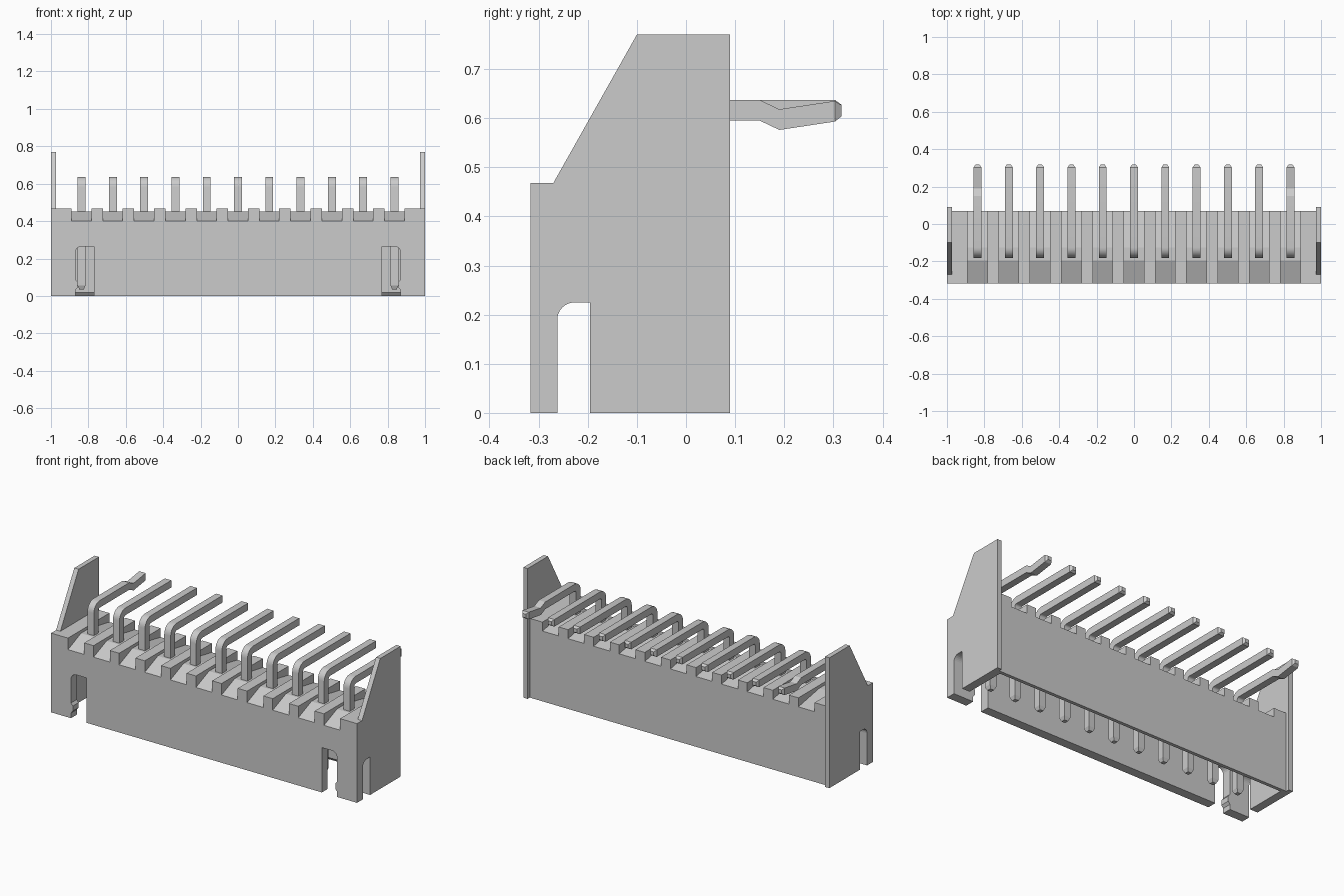
import bpy, bmesh, math

if "Cube" in bpy.data.objects:
    bpy.data.objects.remove(bpy.data.objects["Cube"])

PITCH, COUNT = 0.1673, 11
PIN_X = [(i - (COUNT - 1) / 2) * PITCH for i in range(COUNT)]


def make_object(name, bm):
    bmesh.ops.recalc_face_normals(bm, faces=bm.faces[:])
    mesh = bpy.data.meshes.new(name)
    bm.to_mesh(mesh)
    bm.free()
    ob = bpy.data.objects.new(name, mesh)
    bpy.context.collection.objects.link(ob)
    return ob


def prism(bm, profile, lo, hi, axis='x'):
    """Extrude a (y,z) profile along x, or an (x,z) profile along y."""
    place = (lambda a, b, t: (t, a, b)) if axis == 'x' else (lambda a, b, t: (a, t, b))
    ends = [[bm.verts.new(place(a, b, t)) for a, b in profile] for t in (lo, hi)]
    bm.faces.new(ends[0])
    bm.faces.new(ends[1][::-1])
    n = len(profile)
    for i in range(n):
        j = (i + 1) % n
        bm.faces.new((ends[0][i], ends[0][j], ends[1][j], ends[1][i]))


def round_corner(cx, cz, r, a0, a1, n=6):
    return [(cx + r * math.cos(math.radians(a0 + (a1 - a0) * i / n)),
             cz + r * math.sin(math.radians(a0 + (a1 - a0) * i / n))) for i in range(n + 1)]


def cut(ob, bm):
    cutter = make_object("cutter", bm)
    cutter.hide_render = True
    mod = ob.modifiers.new("cut", 'BOOLEAN')
    mod.operation, mod.solver, mod.object = 'DIFFERENCE', 'EXACT', cutter
    bpy.context.view_layer.objects.active = ob
    bpy.ops.object.modifier_apply(modifier="cut")
    bpy.data.objects.remove(cutter)


# Housing block with end wings
bm = bmesh.new()
prism(bm, [(-.317, 0), (.07, 0), (.07, .468), (-.317, .468)], -.98, .98)
housing = make_object("housing", bm)
bm = bmesh.new()
wing = [(-.317, 0), (.09, 0), (.09, .77), (-.10, .77), (-.27, .468), (-.317, .468)]
for s in (-1, 1):
    prism(bm, wing, s * .972, s * 1.0)
wings = make_object("end_wings", bm)
mod = housing.modifiers.new("join", 'BOOLEAN')
mod.operation, mod.solver, mod.object = 'UNION', 'EXACT', wings
bpy.context.view_layer.objects.active = housing
bpy.ops.object.modifier_apply(modifier="join")
bpy.data.objects.remove(wings)

# Mating cavity, open at the bottom with a lead-in on the back wall
bm = bmesh.new()
prism(bm, [(-.262, -.05), (.05, -.05), (.05, 0), (.035, .018), (.035, .29), (-.262, .29)], -.95, .95)
cut(housing, bm)

# Sloped grooves across the top, one for each pin
bm = bmesh.new()
groove = [(-.4, .40), (-.317, .40), (-.195, .45), (-.125, .45), (.07, .415), (.12, .415), (.12, .6), (-.4, .6)]
for x in PIN_X:
    prism(bm, groove, x - .053, x + .053)
cut(housing, bm)

# Round-cornered slots in the side walls
bm = bmesh.new()
side = [(-.262, -.05), (-.195, -.05), (-.195, .225)] + round_corner(-.227, .19, .035, 90, 180)
for s in (-1, 1):
    prism(bm, side, s * .9, s * 1.1)
cut(housing, bm)

# Latch slots in the front wall
bm = bmesh.new()
for s in (-1, 1):
    front = [(.77, -.05), (.77, .265)] + round_corner(.835, .23, .035, 90, 0)
    front += [(.87, .09), (.858, .075), (.858, .045), (.87, .03), (.87, -.05)]
    prism(bm, [(s * x, z) for x, z in front], -.4, -.2, 'y')
cut(housing, bm)


# Bent square pins: square rings swept along a path in the yz plane
def pin(name, x, kinked):
    h = .021
    path = [(-.16, .035, 90, .012), (-.16, .055, 90, h)]
    path += [(-.125 + .035 * math.cos(math.radians(a)), .581 + .035 * math.sin(math.radians(a)), a - 90, h)
             for a in range(180, 89, -15)]
    if kinked:
        path += [(.15, .616, 0, h), (.19, .597, 0, h), (.303, .614, 0, h), (.317, .615, 0, .011)]
    else:
        path += [(.303, .616, 0, h), (.317, .616, 0, .011)]
    bm = bmesh.new()
    rings = []
    for y, z, ang, r in path:
        a = math.radians(ang)
        ny, nz = -math.sin(a), math.cos(a)
        rings.append([bm.verts.new((x + sx * r, y + sn * r * ny, z + sn * r * nz))
                      for sx, sn in ((-1, -1), (1, -1), (1, 1), (-1, 1))])
    for p, q in zip(rings, rings[1:]):
        for i in range(4):
            j = (i + 1) % 4
            bm.faces.new((p[i], p[j], q[j], q[i]))
    bm.faces.new(rings[0])
    bm.faces.new(rings[-1])
    return make_object(name, bm)


for i, x in enumerate(PIN_X):
    ob = pin(f"pin_{i + 1}", x, i in (0, COUNT - 1))
    bpy.ops.object.select_all(action='DESELECT')
    ob.select_set(True)
    bpy.context.view_layer.objects.active = ob
    bpy.ops.object.shade_smooth_by_angle(angle=math.radians(20))
